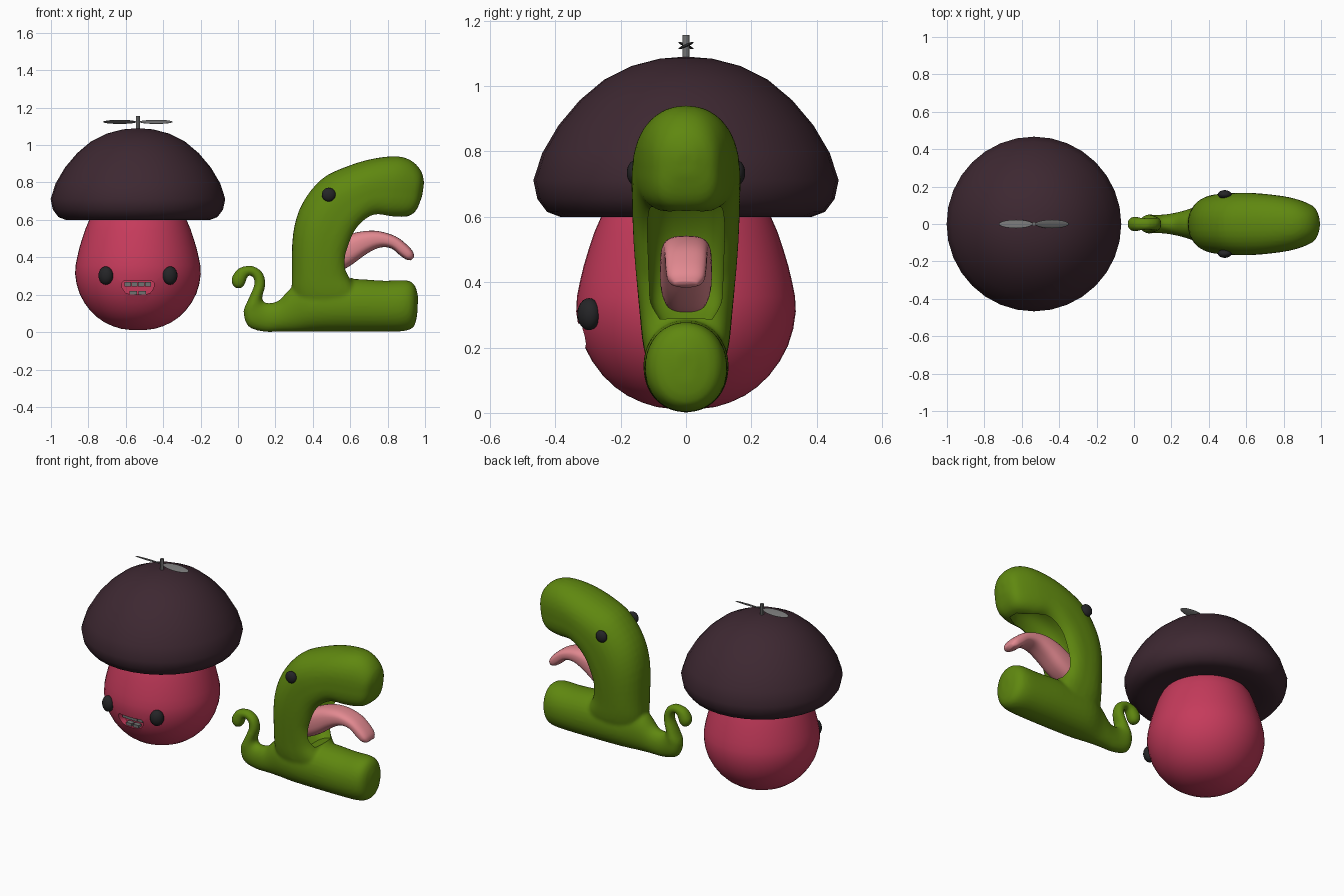
import bpy, bmesh, math
from mathutils import Vector, Matrix


def material(name, rgb):
    m = bpy.data.materials.new(name)
    m.diffuse_color = (*rgb, 1)
    return m


CAP = material("dark_plum", (0.047, 0.021, 0.031))
RED = material("crimson", (0.56, 0.043, 0.105))
GREEN = material("leaf_green", (0.115, 0.245, 0.005))
PINK = material("tongue_pink", (0.76, 0.25, 0.28))
BLACK = material("eye_black", (0.018, 0.018, 0.02))
GREY = material("metal_grey", (0.17, 0.17, 0.17))
MX = -0.535  # mushroom axis


def smooth(ob, angle=40):
    for p in ob.data.polygons:
        p.use_smooth = True
    ob.data.set_sharp_from_angle(angle=math.radians(angle))


def make(name, bm, mat, angle=40):
    bmesh.ops.recalc_face_normals(bm, faces=bm.faces)
    me = bpy.data.meshes.new(name)
    bm.to_mesh(me)
    bm.free()
    me.materials.append(mat)
    ob = bpy.data.objects.new(name, me)
    bpy.context.collection.objects.link(ob)
    smooth(ob, angle)
    return ob


def skin(bm, rings):
    """Bridge closed rings of points and cap both ends."""
    vs = [[bm.verts.new(p) for p in r] for r in rings]
    n = len(vs[0])
    for a, b in zip(vs, vs[1:]):
        for i in range(n):
            bm.faces.new((a[i], a[(i + 1) % n], b[(i + 1) % n], b[i]))
    bm.faces.new(vs[0])
    bm.faces.new(vs[-1])


def spline(rows, steps):
    """Catmull-Rom through rows of numbers."""
    pts = [Vector(r) for r in rows]
    out = []
    for i in range(len(pts) - 1):
        p0, p1, p2, p3 = pts[max(i - 1, 0)], pts[i], pts[i + 1], pts[min(i + 2, len(pts) - 1)]
        for s in range(steps):
            t = s / steps
            out.append(0.5 * (2 * p1 + (p2 - p0) * t + (2 * p0 - 5 * p1 + 4 * p2 - p3) * t * t
                              + (3 * p1 - p0 - 3 * p2 + p3) * t ** 3))
    return out + [pts[-1]]


def loft(bm, rows, upper=0.95, lower=0.95, steps=4, n=32):
    """Rows: outer x,z / inner x,z / half width in y. Powers below 1 make sections squarer."""
    rings = []
    for ox, oz, ix, iz, w in spline(rows, steps):
        ring = []
        for k in range(n):
            c, s = math.cos(2 * math.pi * k / n), math.sin(2 * math.pi * k / n)
            e = upper if c > 0 else lower
            a = math.copysign(abs(c) ** e, c) / 2
            ring.append(((ox + ix) / 2 + (ox - ix) * a,
                         w * math.copysign(abs(s) ** e, s),
                         (oz + iz) / 2 + (oz - iz) * a))
        rings.append(ring)
    skin(bm, rings)


def lathe(name, profile, mat, n=32, angle=60):
    bm = bmesh.new()
    skin(bm, [[(MX + r * math.cos(2 * math.pi * k / n), r * math.sin(2 * math.pi * k / n), z)
               for k in range(n)] for r, z in profile])
    return make(name, bm, mat, angle)


def ellipsoid(name, loc, size, mat, rot=(0, 0, 0)):
    bm = bmesh.new()
    bmesh.ops.create_uvsphere(bm, u_segments=20, v_segments=12, radius=1)
    ob = make(name, bm, mat, 60)
    ob.location, ob.scale, ob.rotation_euler = loc, size, rot
    return ob


def box(name, loc, size, mat):
    bm = bmesh.new()
    bmesh.ops.create_cube(bm, size=1, matrix=Matrix.Translation(loc) @ Matrix.Diagonal((*size, 1)))
    return make(name, bm, mat)


def apply_all(ob):
    bpy.context.view_layer.objects.active = ob
    for m in list(ob.modifiers):
        bpy.ops.object.modifier_apply(modifier=m.name)


def carve(ob, cutter):
    m = ob.modifiers.new("carve", 'BOOLEAN')
    m.operation, m.solver, m.object = 'DIFFERENCE', 'EXACT', cutter
    apply_all(ob)
    bpy.data.objects.remove(cutter)


# mushroom stem with a cut mouth
stem = lathe("mushroom_stem", [tuple(p) for p in spline(
    [(0.005, 0.01), (0.09, 0.018), (0.18, 0.053), (0.255, 0.115), (0.312, 0.205), (0.336, 0.31),
     (0.325, 0.4), (0.298, 0.5), (0.26, 0.6), (0.2, 0.68)], 2)], RED, 48)
bm = bmesh.new()
outline = [(-0.075, 0.273), (0.075, 0.273), (0.087, 0.262), (0.084, 0.235), (0.066, 0.21),
           (0.035, 0.2), (-0.035, 0.2), (-0.066, 0.21), (-0.084, 0.235), (-0.087, 0.262)]
skin(bm, [[(MX + x, y, z) for x, z in outline] for y in (-0.4, -0.265)])
carve(stem, make("mouth_cutter", bm, RED))
smooth(stem)

# teeth
for i in range(4):
    x = -0.054 + 0.036 * i
    box(f"upper_tooth_{i}", (MX + x, -0.29 + abs(x) * 0.1, 0.256), (0.033, 0.03, 0.026), GREY)
for i, x in enumerate((-0.024, 0.024)):
    box(f"lower_tooth_{i}", (MX + x, -0.285, 0.21), (0.04, 0.03, 0.018), GREY)

# mushroom eyes
for side, s in (("left", -1), ("right", 1)):
    ellipsoid(f"mushroom_{side}_eye", (MX + s * 0.172, -0.297, 0.302), (0.041, 0.034, 0.049), BLACK,
              (0, 0, s * 0.5))

# mushroom cap
lathe("mushroom_cap", [(0.003, 1.09), (0.08, 1.084), (0.165, 1.062), (0.25, 1.02), (0.325, 0.957),
                       (0.39, 0.88), (0.44, 0.795), (0.467, 0.712), (0.455, 0.655), (0.425, 0.615),
                       (0.385, 0.6), (0.32, 0.6), (0.24, 0.615), (0.01, 0.63)], CAP)

# propeller
lathe("propeller_shaft", [(0.011, 1.07), (0.011, 1.156)], GREY, 12, 30)
for side, s in (("left", -1), ("right", 1)):
    ellipsoid(f"propeller_{side}_blade", (MX + s * 0.097, 0, 1.124), (0.09, 0.025, 0.005), GREY,
              (s * 0.42, 0, 0))

# worm body: head with neck, then jaw with tail, fused
bm = bmesh.new()
loft(bm, [(0.995, 0.80, 0.985, 0.73, 0.03), (0.98, 0.86, 0.955, 0.655, 0.085),
          (0.93, 0.915, 0.91, 0.62, 0.115), (0.85, 0.94, 0.82, 0.612, 0.142),
          (0.72, 0.927, 0.735, 0.615, 0.158), (0.58, 0.885, 0.675, 0.58, 0.166),
          (0.45, 0.82, 0.63, 0.52, 0.166), (0.345, 0.69, 0.60, 0.44, 0.162),
          (0.295, 0.53, 0.588, 0.38, 0.155), (0.288, 0.31, 0.60, 0.30, 0.142),
          (0.29, 0.20, 0.65, 0.20, 0.13), (0.32, 0.10, 0.66, 0.08, 0.10)], 0.9, 0.6)
loft(bm, [(0.963, 0.19, 0.958, 0.09, 0.03), (0.945, 0.25, 0.94, 0.03, 0.09),
          (0.90, 0.277, 0.89, 0.006, 0.12), (0.78, 0.275, 0.78, 0.002, 0.128),
          (0.60, 0.285, 0.60, 0.002, 0.13), (0.40, 0.28, 0.42, 0.002, 0.12),
          (0.29, 0.24, 0.30, 0.002, 0.08), (0.22, 0.17, 0.22, 0.002, 0.06),
          (0.165, 0.155, 0.14, 0.002, 0.05), (0.135, 0.165, 0.055, 0.03, 0.05),
          (0.13, 0.19, 0.03, 0.11, 0.05), (0.137, 0.215, 0.055, 0.175, 0.046),
          (0.147, 0.26, 0.083, 0.24, 0.038), (0.132, 0.317, 0.088, 0.275, 0.034),
          (0.085, 0.352, 0.073, 0.30, 0.032), (0.035, 0.352, 0.052, 0.30, 0.033),
          (-0.005, 0.335, 0.045, 0.28, 0.037), (-0.035, 0.285, 0.04, 0.265, 0.04),
          (-0.025, 0.245, 0.03, 0.245, 0.03), (0.0, 0.232, 0.012, 0.232, 0.01)])
worm = make("worm_body", bm, GREEN)
fuse = worm.modifiers.new("fuse", 'REMESH')
fuse.mode, fuse.voxel_size = 'VOXEL', 0.01
relax = worm.modifiers.new("relax", 'SMOOTH')
relax.factor, relax.iterations = 0.5, 5
apply_all(worm)

# hollow of the worm's mouth
bm = bmesh.new()
loft(bm, [(0.90, 0.68, 0.90, 0.58, 0.03), (0.82, 0.73, 0.82, 0.56, 0.08),
          (0.70, 0.74, 0.76, 0.52, 0.108), (0.56, 0.68, 0.72, 0.48, 0.118),
          (0.46, 0.56, 0.70, 0.42, 0.116), (0.43, 0.44, 0.68, 0.37, 0.113),
          (0.46, 0.34, 0.67, 0.335, 0.108), (0.54, 0.275, 0.66, 0.30, 0.08)], 0.7, 0.7)
carve(worm, make("throat_cutter", bm, GREEN))
smooth(worm, 45)

# tongue
bm = bmesh.new()
loft(bm, [(0.40, 0.41, 0.43, 0.30, 0.06), (0.48, 0.46, 0.52, 0.315, 0.075),
          (0.58, 0.515, 0.60, 0.355, 0.08), (0.66, 0.538, 0.69, 0.42, 0.077),
          (0.75, 0.54, 0.76, 0.452, 0.07), (0.84, 0.513, 0.82, 0.447, 0.065),
          (0.90, 0.47, 0.87, 0.407, 0.062), (0.935, 0.43, 0.90, 0.388, 0.055),
          (0.942, 0.40, 0.925, 0.384, 0.035)], 0.75, 0.75)
make("worm_tongue", bm, PINK, 60)

# worm eyes
for side, s in (("left", -1), ("right", 1)):
    ellipsoid(f"worm_{side}_eye", (0.485, s * 0.158, 0.735), (0.037, 0.023, 0.037), BLACK)
